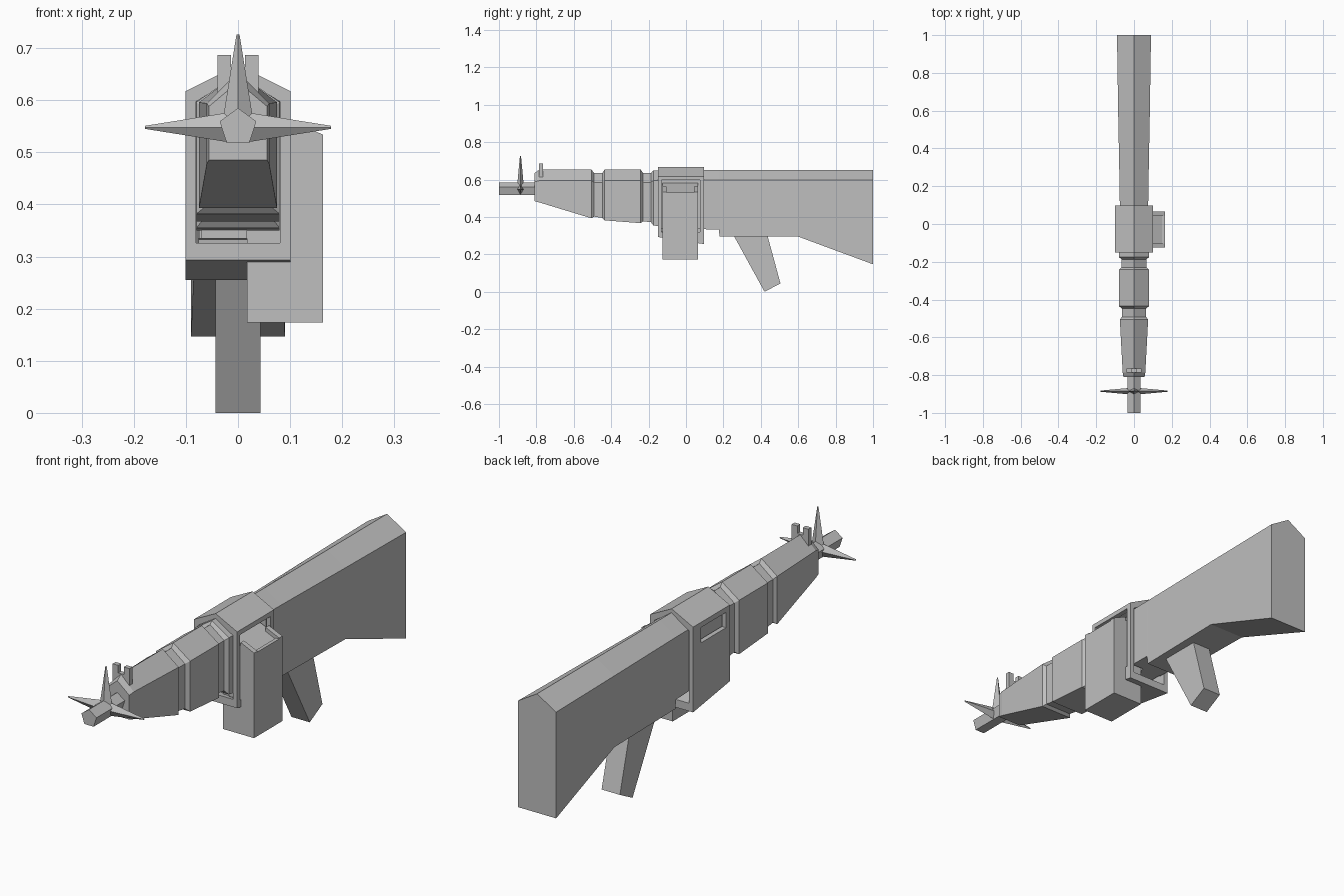
import bpy, bmesh, math
from mathutils import Vector

cube = bpy.data.objects.get("Cube")
if cube:
    bpy.data.objects.remove(cube, do_unlink=True)

grey = bpy.data.materials.new("plain grey")
grey.use_nodes = True
GREY = (0.52, 0.52, 0.52, 1)
grey.diffuse_color = GREY
grey.node_tree.nodes["Principled BSDF"].inputs["Base Color"].default_value = GREY


def finish(name, bm):
    bmesh.ops.recalc_face_normals(bm, faces=bm.faces)
    mesh = bpy.data.meshes.new(name)
    bm.to_mesh(mesh)
    bm.free()
    mesh.materials.append(grey)
    ob = bpy.data.objects.new(name, mesh)
    bpy.context.collection.objects.link(ob)
    return ob


def skin(name, rings):
    """Join rings of equal point count and cap both ends."""
    bm = bmesh.new()
    vs = [[bm.verts.new(p) for p in ring] for ring in rings]
    n = len(vs[0])
    for a, b in zip(vs, vs[1:]):
        for i in range(n):
            j = (i + 1) % n
            bm.faces.new((a[i], a[j], b[j], b[i]))
    bm.faces.new(vs[0])
    bm.faces.new(vs[-1])
    return finish(name, bm)


def gabled(name, sections):
    """House-shaped sections: y, half width, bottom, shoulder, ridge."""
    return skin(name, [[(-w, y, lo), (w, y, lo), (w, y, sh), (0, y, top), (-w, y, sh)]
                       for y, w, lo, sh, top in sections])


def box(name, x0, x1, y0, y1, z0, z1):
    return skin(name, [[(x0, y, z0), (x1, y, z0), (x1, y, z1), (x0, y, z1)] for y in (y0, y1)])


def cut(ob, cutter):
    mod = ob.modifiers.new("cut", "BOOLEAN")
    mod.operation = "DIFFERENCE"
    mod.solver = "EXACT"
    mod.object = cutter
    cutter.hide_render = True
    cutter.hide_viewport = True
    cutter.display_type = "WIRE"


# Stock, flaring down to the butt
gabled("stock", [
    (0.08, 0.075, 0.335, 0.598, 0.652), (0.175, 0.076, 0.333, 0.598, 0.652),
    (0.18, 0.076, 0.295, 0.598, 0.652), (0.60, 0.084, 0.295, 0.598, 0.652),
    (1.0, 0.09, 0.147, 0.598, 0.652)])

# Fore-end with two grooves and a chamfered nose
gabled("fore_end", [
    (-0.81, 0.056, 0.485, 0.588, 0.635), (-0.785, 0.06, 0.478, 0.594, 0.653),
    (-0.505, 0.075, 0.393, 0.596, 0.653), (-0.492, 0.064, 0.402, 0.585, 0.635),
    (-0.447, 0.064, 0.395, 0.585, 0.635), (-0.435, 0.08, 0.382, 0.596, 0.653),
    (-0.242, 0.08, 0.367, 0.596, 0.653), (-0.23, 0.066, 0.377, 0.585, 0.635),
    (-0.187, 0.066, 0.372, 0.585, 0.635), (-0.175, 0.08, 0.355, 0.596, 0.648),
    (-0.14, 0.08, 0.35, 0.596, 0.648)])

# Receiver shell, open at both ends, with a magazine well and a small window
receiver = gabled("receiver", [(-0.15, 0.101, 0.293, 0.617, 0.668),
                               (0.097, 0.101, 0.255, 0.617, 0.668)])
cut(receiver, gabled("receiver_bore_cutter", [(-0.20, 0.081, 0.333, 0.597, 0.648),
                                              (0.15, 0.081, 0.281, 0.597, 0.648)]))
cut(receiver, box("magazine_well_cutter", 0.05, 0.15, -0.132, 0.075, 0.32, 0.597))
cut(receiver, box("window_cutter", -0.15, -0.05, -0.125, 0.045, 0.53, 0.595))

# Inner body behind the magazine
box("inner_body", -0.07, 0.017, -0.145, 0.09, 0.335, 0.60)

# Side magazine with a sloping top and raised end rails
def sloped(name, y0, y1, rise, x0=0.017, z0=0.173):
    slope = lambda x: 0.517 + rise + (0.163 - x) * 0.45
    return skin(name, [[(x0, y, z0), (0.163, y, z0), (0.163, y, slope(0.163)),
                        (x0, y, slope(x0))] for y in (y0, y1)])


sloped("magazine", -0.125, 0.065, 0.0)
for name, y0 in (("magazine_front_rail", -0.125), ("magazine_rear_rail", 0.043)):
    sloped(name, y0, y0 + 0.022, 0.017, x0=0.10, z0=0.50)
box("magazine_lip", 0.148, 0.163, -0.11, 0.05, 0.50, 0.530)

# Pistol grip
skin("grip", [[(x, 0.25, 0.31), (x, 0.433, 0.31), (x, 0.505, 0.045), (x, 0.42, 0.0)]
              for x in (-0.043, 0.043)])

# Five-sided barrel
skin("barrel", [[(0.037 * math.sin(k * math.tau / 5), y, 0.548 + 0.037 * math.cos(k * math.tau / 5))
                 for k in range(5)] for y in (-1.0, -0.80)])

# Three tapered spikes around the muzzle
for name, angle in (("spike_top", 0), ("spike_left", math.pi / 2), ("spike_right", -math.pi / 2)):
    out = Vector((math.sin(angle), 0, math.cos(angle)))
    side = Vector((math.cos(angle), 0, -math.sin(angle)))
    centre = Vector((0, -0.885, 0.548))
    rings = []
    for r, w, d in ((0.015, 0.029, 0.018), (0.178, 0.003, 0.003)):
        rings.append([centre + out * r + side * (w * a) + Vector((0, d * b, 0))
                      for a, b in ((1, 0), (0, 1), (-1, 0), (0, -1))])
    skin(name, rings)

# Notched front sight
for name, s in (("sight_post_left", 1), ("sight_post_right", -1)):
    box(name, *sorted((s * 0.013, s * 0.039)), -0.785, -0.765, 0.60, 0.687)
box("sight_base", -0.039, 0.039, -0.785, -0.765, 0.60, 0.655)
